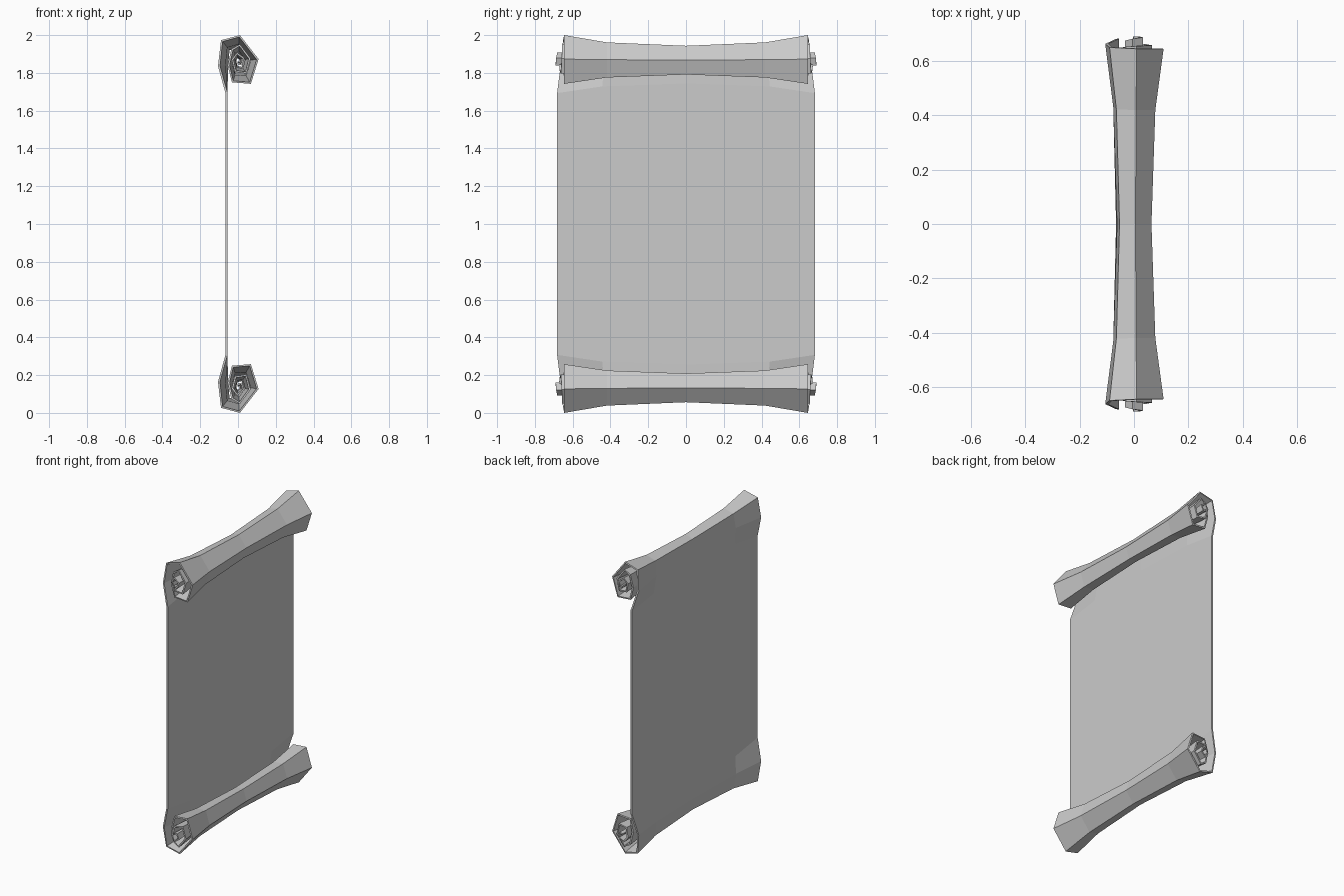
import bpy

if "Cube" in bpy.data.objects:
    bpy.data.objects.remove(bpy.data.objects["Cube"])

# Upper roll: (x, z offset from roll axis, half width in y), from sheet inwards
ROLL = [
    (-0.106, -0.026, 0.663), (-0.090, 0.111, 0.650), (0.010, 0.138, 0.645),
    (0.109, 0.011, 0.645), (0.068, -0.120, 0.645), (-0.032, -0.112, 0.645),
    (-0.055, -0.022, 0.648), (-0.035, 0.065, 0.652), (0.010, 0.090, 0.655),
    (0.067, 0.015, 0.658), (0.045, -0.066, 0.662), (-0.018, -0.056, 0.668),
    (-0.034, 0.010, 0.675), (-0.005, 0.046, 0.682), (0.034, 0.018, 0.687),
    (0.022, -0.022, 0.690), (-0.004, -0.018, 0.690),
]
AXIS_Z = 1.862
SHEET_X = -0.066
# Columns across the width: (fraction of half width, roll scale)
COLUMNS = [(-1, 1.0), (-0.65, 0.72), (0, 0.59), (0.65, 0.72), (1, 1.0)]


def half_profile(scale):
    """Points from the flat sheet up into the spiral."""
    pts = [(SHEET_X, AXIS_Z - 0.17 * (0.25 + 0.75 * scale), 0.682)]
    pts += [(x * scale, AXIS_Z + z * scale, w) for x, z, w in ROLL]
    return pts


# Continuous scroll surface: lower spiral, flat sheet, upper spiral
verts, faces = [], []
for frac, scale in COLUMNS:
    upper = half_profile(scale)
    lower = [(x, 2.0 - z, w) for x, z, w in reversed(upper)]
    verts += [(x, frac * w, z) for x, z, w in lower + upper]
n = len(verts) // len(COLUMNS)
for j in range(len(COLUMNS) - 1):
    for i in range(n - 1):
        a, b = j * n + i, (j + 1) * n + i
        faces.append((a, a + 1, b + 1, b))

mesh = bpy.data.meshes.new("scroll_sheet")
mesh.from_pydata(verts, [], faces)
mesh.update()
scroll = bpy.data.objects.new("scroll_sheet", mesh)
bpy.context.collection.objects.link(scroll)

# Paper thickness, grown towards the inside of the rolls
solid = scroll.modifiers.new("thickness", "SOLIDIFY")
solid.thickness = 0.011
solid.offset = -1
